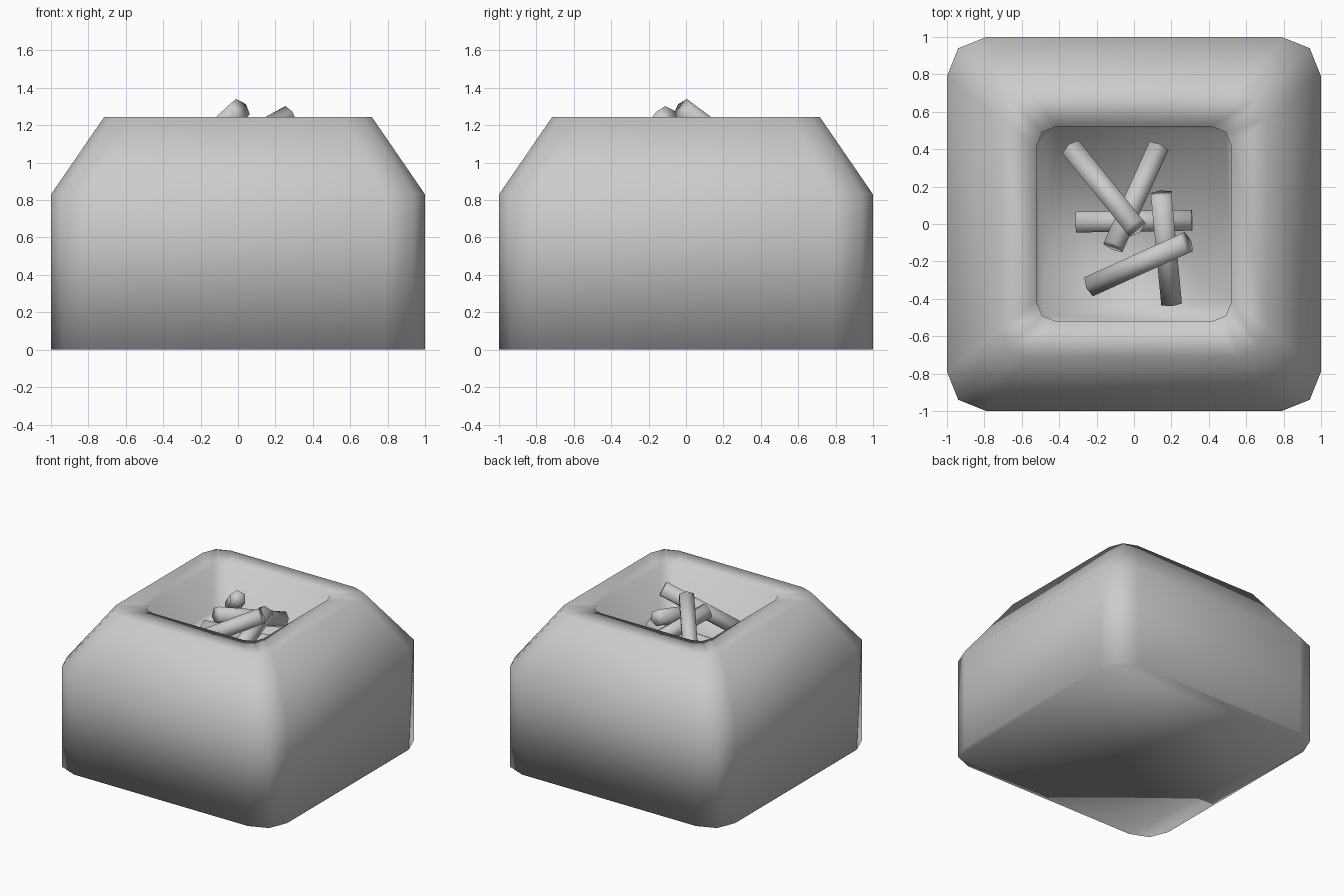
import bpy, bmesh, math
from mathutils import Vector

if "Cube" in bpy.data.objects:
    bpy.data.objects.remove(bpy.data.objects["Cube"])


def finish(name, bm):
    bmesh.ops.recalc_face_normals(bm, faces=bm.faces)
    mesh = bpy.data.meshes.new(name)
    bm.to_mesh(mesh)
    bm.free()
    for p in mesh.polygons:
        p.use_smooth = True
    ob = bpy.data.objects.new(name, mesh)
    bpy.context.collection.objects.link(ob)
    return ob


def ring(bm, half, z):
    """Square ring with two-segment rounded corners."""
    corner = [(1, 0.79), (0.94, 0.94), (0.79, 1)]
    verts = []
    for k in range(4):
        c, s = round(math.cos(k * math.pi / 2)), round(math.sin(k * math.pi / 2))
        for x, y in corner:
            verts.append(bm.verts.new(((x * c - y * s) * half, (x * s + y * c) * half, z)))
    return verts


# Pit body: straight sides, sloped shoulder, flat rim, recessed floor
bm = bmesh.new()
profile = [(1.0, 0.0), (1.0, 0.83), (0.715, 1.245), (0.522, 1.245), (0.522, 0.88)]
rings = [ring(bm, h, z) for h, z in profile]
for a, b in zip(rings, rings[1:]):
    for i in range(12):
        j = (i + 1) % 12
        bm.faces.new((a[i], a[j], b[j], b[i]))
bm.faces.new(rings[0][::-1])
bm.faces.new(rings[-1])
finish("pit_body", bm)


# Logs: six-sided sticks stacked toward the middle
def log(name, start, end, radius=0.064):
    start, end = Vector(start), Vector(end)
    d = end - start
    bm = bmesh.new()
    bmesh.ops.create_cone(bm, cap_ends=True, segments=6, radius1=radius,
                          radius2=radius, depth=d.length)
    ob = finish(name, bm)
    ob.location = (start + end) / 2
    ob.rotation_euler = d.to_track_quat('Z', 'Y').to_euler()


logs = [
    ((-0.33, 0.40, 0.97), (0.01, -0.02, 1.285)),
    ((0.13, 0.41, 0.98), (-0.11, -0.12, 1.16)),
    ((-0.31, 0.01, 0.95), (0.31, 0.02, 0.98)),
    ((0.20, -0.42, 0.95), (0.145, 0.16, 1.14)),
    ((-0.23, -0.33, 0.97), (0.28, -0.10, 1.245)),
]
for n, (s, e) in enumerate(logs, 1):
    log(f"log_{n}", s, e)
